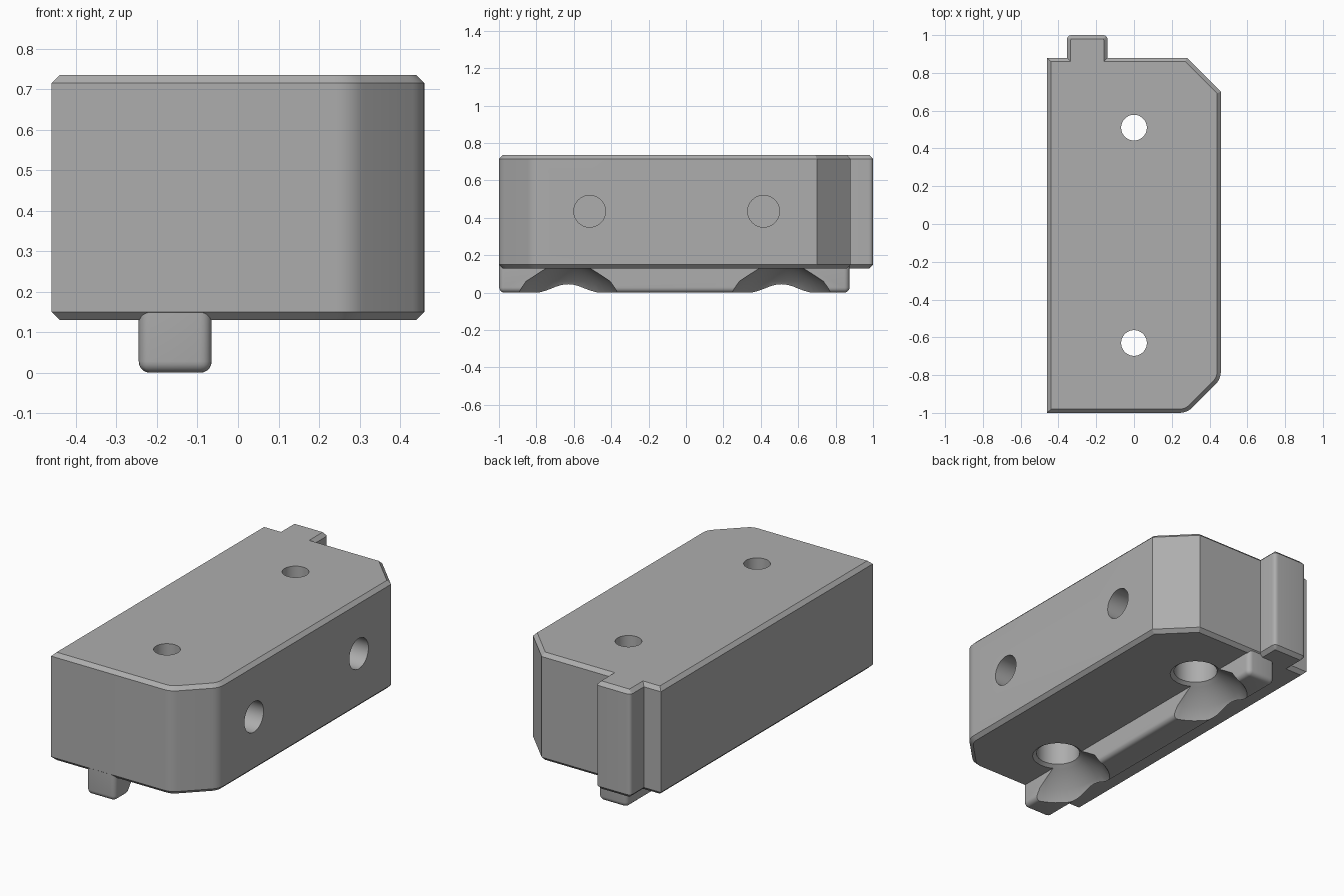
import bpy, bmesh, math
from mathutils import Vector, Matrix

cube = bpy.data.objects.get("Cube")
if cube:
    bpy.data.objects.remove(cube, do_unlink=True)

grey = bpy.data.materials.new("plain grey")
grey.use_nodes = True
color = (0.42, 0.42, 0.42, 1)
grey.diffuse_color = color
grey.node_tree.nodes["Principled BSDF"].inputs["Base Color"].default_value = color


def finish(bm, name):
    bmesh.ops.recalc_face_normals(bm, faces=bm.faces)
    mesh = bpy.data.meshes.new(name)
    bm.to_mesh(mesh)
    bm.free()
    ob = bpy.data.objects.new(name, mesh)
    mesh.materials.append(grey)
    bpy.context.collection.objects.link(ob)
    return ob


def rounded_outline(corners, steps=5):
    """Corners are (x, y, rounding); a rounding of 0 stays sharp."""
    pts = []
    for i, (x, y, r) in enumerate(corners):
        p = Vector((x, y, 0))
        if not r:
            pts.append(p)
            continue
        a, b = (p + (Vector((*corners[j][:2], 0)) - p).normalized() * r
                for j in (i - 1, (i + 1) % len(corners)))
        for k in range(steps + 1):
            t = k / steps
            pts.append(a * (1 - t) ** 2 + p * 2 * t * (1 - t) + b * t * t)
    return pts


def lathe(name, profile, segments=48):
    """Closed solid turned around z from (radius, z) pairs."""
    bm = bmesh.new()
    rings = [[bm.verts.new((r * math.cos(a), r * math.sin(a), z))
              for a in (2 * math.pi * i / segments for i in range(segments))]
             for r, z in profile]
    for low, high in zip(rings, rings[1:]):
        for i in range(segments):
            j = (i + 1) % segments
            bm.faces.new((low[i], low[j], high[j], high[i]))
    bm.faces.new(rings[0][::-1])
    bm.faces.new(rings[-1])
    ob = finish(bm, name)
    ob.hide_render = True
    return ob


def cut(target, cutter):
    mod = target.modifiers.new("cut", 'BOOLEAN')
    mod.operation = 'DIFFERENCE'
    mod.solver = 'EXACT'
    mod.object = cutter
    bpy.context.view_layer.objects.active = target
    bpy.ops.object.modifier_apply(modifier=mod.name)


# Main block with chamfered rims, two clipped corners and the rear tab
bottom, top, chamfer = 0.13, 0.735, 0.02
outline = rounded_outline([
    (-0.46, -1, 0), (0.28, -1, 0.04), (0.46, -0.82, 0.04), (0.46, 0.7, 0),
    (0.28, 0.88, 0), (-0.14, 0.88, 0), (-0.14, 1, 0.025),
    (-0.355, 1, 0.025), (-0.355, 0.88, 0), (-0.46, 0.88, 0)])
bm = bmesh.new()
base = bm.faces.new([bm.verts.new((p.x, p.y, bottom)) for p in outline])
grown = bmesh.ops.extrude_face_region(bm, geom=[base], use_keep_orig=True)
for v in grown["geom"]:
    if isinstance(v, bmesh.types.BMVert):
        v.co.z = top
bmesh.ops.recalc_face_normals(bm, faces=bm.faces)
rims = [e for e in bm.edges if abs(e.verts[0].co.z - e.verts[1].co.z) < 1e-4]
bmesh.ops.bevel(bm, geom=rims, offset=chamfer, offset_type='OFFSET',
                segments=1, profile=0.5, affect='EDGES')
block = finish(bm, "main_block")

# Rounded locating rail underneath
bm = bmesh.new()
bmesh.ops.create_cube(bm, size=1)
bmesh.ops.transform(bm, verts=bm.verts, matrix=Matrix.Translation((-0.155, -0.0625, 0.08))
                    @ Matrix.Diagonal((0.18, 1.873, 0.16, 1)))
edges = [e for e in bm.edges if min(v.co.z for v in e.verts) < 0.01]
bmesh.ops.bevel(bm, geom=edges, offset=0.028, segments=5, profile=0.5, affect='EDGES')
rail = finish(bm, "bottom_rail")

# Vertical stepped bolt holes, flared where they pass the rail
cutters = []
for y in (-0.63, 0.51):
    c = lathe("bolt_hole_cutter", [
        (0.3, -0.04), (0.275, 0), (0.235, 0.06), (0.135, 0.13), (0.115, 0.145),
        (0.115, 0.3), (0.068, 0.3), (0.068, 0.8)])
    c.data.transform(Matrix.Translation((0, y, 0)))
    cut(block, c)
    cut(rail, c)
    cutters.append(c)

# Blind holes in the left side
for y in (-0.515, 0.415):
    c = lathe("side_hole_cutter", [(0.085, 0), (0.085, 0.4)])
    c.data.transform(Matrix.Translation((0.16, y, 0.435))
                     @ Matrix.Rotation(math.pi / 2, 4, 'Y'))
    cut(block, c)
    cutters.append(c)

for c in cutters:
    bpy.data.objects.remove(c, do_unlink=True)

# Smooth rounded surfaces, keep hard edges crisp
for ob in (block, rail):
    bpy.ops.object.select_all(action='DESELECT')
    ob.select_set(True)
    bpy.context.view_layer.objects.active = ob
    bpy.ops.object.shade_smooth_by_angle(angle=math.radians(28))
